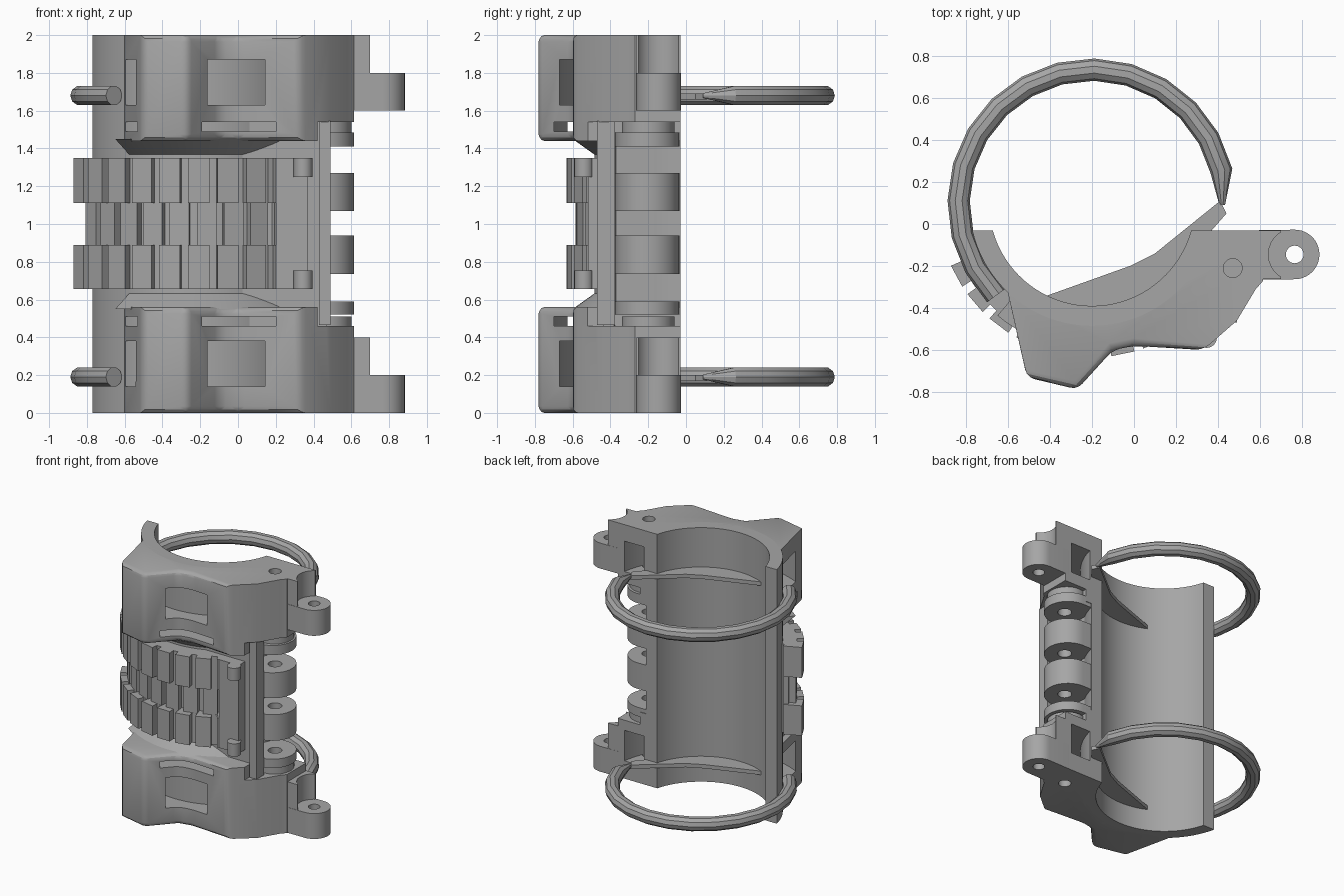
import bpy, bmesh
from math import sin, cos, asin, radians, degrees, pi

cube = bpy.data.objects.get("Cube")
if cube:
    bpy.data.objects.remove(cube, do_unlink=True)

grey = bpy.data.materials.new("plain_grey")
grey.use_nodes = True
GREY = (0.38, 0.38, 0.38, 1)
grey.diffuse_color = GREY
grey.node_tree.nodes["Principled BSDF"].inputs["Base Color"].default_value = GREY

CX, CY = -0.2, 0.1       # bore axis
BACK = -0.03             # flat parting plane
BORE, WALL = 0.49, 0.585
PIN = (0.47, -0.21)      # hinge pin axis
PIVOT = (0.765, -0.145)  # ear pivot axis


def finish(name, bm):
    bmesh.ops.recalc_face_normals(bm, faces=bm.faces)
    mesh = bpy.data.meshes.new(name)
    bm.to_mesh(mesh)
    bm.free()
    mesh.materials.append(grey)
    obj = bpy.data.objects.new(name, mesh)
    bpy.context.collection.objects.link(obj)
    return obj


def prism(name, pts, z0, z1, bevel=0, bevel_y=-0.55):
    """Extrude a plan outline; optionally round the edges in front of bevel_y."""
    bm = bmesh.new()
    face = bm.faces.new([bm.verts.new((x, y, z0)) for x, y in pts])
    new = bmesh.ops.extrude_face_region(bm, geom=[face])["geom"]
    for v in new:
        if isinstance(v, bmesh.types.BMVert):
            v.co.z = z1
    if bevel:
        bmesh.ops.recalc_face_normals(bm, faces=bm.faces)
        edges = [e for e in bm.edges if all(v.co.y < bevel_y for v in e.verts)]
        bmesh.ops.bevel(bm, geom=edges, offset=bevel, segments=3, profile=0.5,
                        affect="EDGES", clamp_overlap=True)
    return finish(name, bm)


def arc(r, a0, a1, n=32, c=(CX, CY)):
    steps = [radians(a0 + (a1 - a0) * i / n) for i in range(n + 1)]
    return [(c[0] + r * cos(a), c[1] + r * sin(a)) for a in steps]


def sector(r0, r1, a0, a1, n=32):
    return arc(r0, a0, a1, n) + arc(r1, a1, a0, n)


def half_arc(r, n=36):
    """Arc of radius r ending on the parting plane at both sides."""
    d = degrees(asin((CY - BACK) / r))
    return arc(r, 180 + d, 360 - d, n)


def disc(c, r, n=28):
    return arc(r, 0, 360, n, c)[:-1]


def box(x0, x1, y0, y1):
    return [(x0, y0), (x1, y0), (x1, y1), (x0, y1)]


def cut(obj, pts, z0, z1):
    cutter = prism("cutter", pts, z0, z1)
    cutter.hide_render = True
    mod = obj.modifiers.new("cut", "BOOLEAN")
    mod.operation, mod.solver, mod.object = "DIFFERENCE", "EXACT", cutter
    bpy.context.view_layer.objects.active = obj
    bpy.ops.object.modifier_apply(modifier=mod.name)
    bpy.data.objects.remove(cutter, do_unlink=True)


# Half-round shell running the full height
prism("shell", half_arc(BORE) + half_arc(WALL)[::-1], 0, 2)

# Two collars with strap channels, slits, pivot ears
collar_front = [(-0.6, -0.33), (-0.51, -0.73), (-0.27, -0.787), (-0.1, -0.6), (0, -0.58),
                (0.33, -0.6), (0.49, -0.46), (0.58, -0.31), (0.615, -0.27),
                (0.615, BACK), (0.3, BACK)]
collar_plan = collar_front + arc(0.54, 346, 222, 30)
for label, z0, z1, step, base in (("upper", 1.44, 2, (1.4, 1.54), 1.6),
                                  ("lower", 0, 0.56, (0.46, 0.6), 0)):
    collar = prism(label + "_collar", collar_plan, z0, z1, 0.035)
    cut(collar, box(0.42, 0.8, -0.8, 0.1), *step)
    middle = 1.75 if label == "upper" else 0.26
    cut(collar, sector(0.6, 0.77, 190, 365, 40), middle - 0.12, middle + 0.12)
    slit = 1.49 if label == "upper" else 0.46
    cut(collar, sector(0.6, 0.8, 190, 312, 40), slit, slit + 0.05)
    cut(collar, disc(PIN, 0.045), -0.1, 2.1)

    ear = [(0.58, BACK)] + [(0.58, -0.265)] + arc(0.118, -90, 90, 20, PIVOT)
    ear_obj = prism(label + "_ear", ear, base, base + 0.2)
    cut(ear_obj, disc(PIVOT, 0.042), base - 0.1, base + 0.3)
    horn = prism(label + "_horn", box(0.6, 0.7, -0.262, BACK), base + 0.2, base + 0.4)
    cut(horn, disc(PIVOT, 0.125), base + 0.1, base + 0.5)


def flange(name, z_in, z_out):
    """Sloped lip under a collar, swept around the bore axis."""
    bm = bmesh.new()
    n, prev = 24, None
    for i in range(n + 1):
        a = radians(230 + 82 * i / n)
        ring = [bm.verts.new((CX + r * cos(a), CY + r * sin(a), z))
                for r, z in ((0.56, z_in), (0.7, z_out), (0.56, z_out))]
        if prev:
            for j in range(3):
                k = (j + 1) % 3
                bm.faces.new((prev[j], prev[k], ring[k], ring[j]))
        if i in (0, n):
            bm.faces.new(ring)
        prev = ring
    return finish(name, bm)


flange("upper_lip", 1.35, 1.45)
flange("lower_lip", 0.65, 0.55)

# Grip: three rows of flat teeth on a backing band
prism("grip_band", sector(0.57, 0.635, 207, 313), 0.655, 1.35)
PITCH, FIRST, TEETH = 12.2, 204, 9
for row, z0, z1, r, shift in (("upper", 1.11, 1.35, 0.735, 0),
                              ("middle", 0.89, 1.11, 0.685, 3.5),
                              ("lower", 0.655, 0.89, 0.735, 0)):
    prism(row + "_grip_floor", sector(0.6, r - 0.05, 205, 312), z0, z1)
    for i in range(TEETH):
        a = FIRST + shift + i * PITCH
        prism(f"{row}_grip_tooth", sector(0.6, r, a, a + 8.8, 1), z0, z1)

# Hinge side: backing block, raised bar, pegs
hinge_block = [(-0.02, -0.44), (0.47, -0.44), (0.47, -0.38), (0.33, -0.37),
               (0.31, BACK), (0.29, BACK), (0.27, -0.15), (0.15, -0.3)]
prism("hinge_block", hinge_block, 0.45, 1.55)
prism("hinge_bar", box(0.43, 0.49, -0.47, -0.375), 0.465, 1.545)
prism("grip_end", box(0.2, 0.37, -0.52, -0.42), 0.655, 1.35)
for z in (0.655, 1.25):
    prism("peg", disc((0.345, -0.54), 0.05, 16), z, z + 0.1)

# Hinge knuckles with a pin hole
knuckle_plan = [(0.28, BACK - 0.005), (0.28, -0.375)] + arc(0.17, -90, 90, 20, (0.445, -0.205))
for z0, z1 in ((0.52, 0.59), (0.735, 0.94), (1.07, 1.27), (1.41, 1.485)):
    knuckle = prism("hinge_knuckle", knuckle_plan, z0, z1)
    cut(knuckle, disc(PIN, 0.05), z0 - 0.1, z1 + 0.1)
for z0 in (0.45, 1.485):
    prism("hinge_washer", disc((0.46, -0.2), 0.14), z0, z0 + 0.06)

# Ring loops, tapering into a thin web against the bore
for z in (0.19, 1.68):
    curve = bpy.data.curves.new("ring_path", "CURVE")
    curve.dimensions, curve.bevel_depth, curve.bevel_resolution = "3D", 0.053, 3
    curve.use_fill_caps = True
    path = [(0.42, 0.09)] + arc(0.635, 14, 224, 14)
    spline = curve.splines.new("POLY")
    spline.points.add(len(path) - 1)
    for p, (x, y) in zip(spline.points, path):
        p.co = (x, y, z, 1)
    spline.points[0].radius = 0.25
    temp = bpy.data.objects.new("ring_temp", curve)
    bpy.context.collection.objects.link(temp)
    mesh = bpy.data.meshes.new_from_object(temp.evaluated_get(bpy.context.evaluated_depsgraph_get()))
    bpy.data.objects.remove(temp, do_unlink=True)
    mesh.materials.clear()
    mesh.materials.append(grey)
    bpy.context.collection.objects.link(bpy.data.objects.new("ring_loop", mesh))

    web = [(0.1, -0.14), (0.41, 0.11), (0.44, 0.05), (0.37, BACK), (0.29, BACK)]
    web += arc(0.5, 342, 243, 24) + [(-0.02, -0.2)]
    prism("ring_web", web, z - 0.02, z + 0.01)

# Smooth shading with sharp edges kept
bpy.ops.object.select_all(action="DESELECT")
for obj in bpy.context.scene.objects:
    if obj.type == "MESH" and obj.data.materials and obj.data.materials[0] == grey:
        obj.select_set(True)
        bpy.context.view_layer.objects.active = obj
bpy.ops.object.shade_smooth_by_angle(angle=radians(25))
